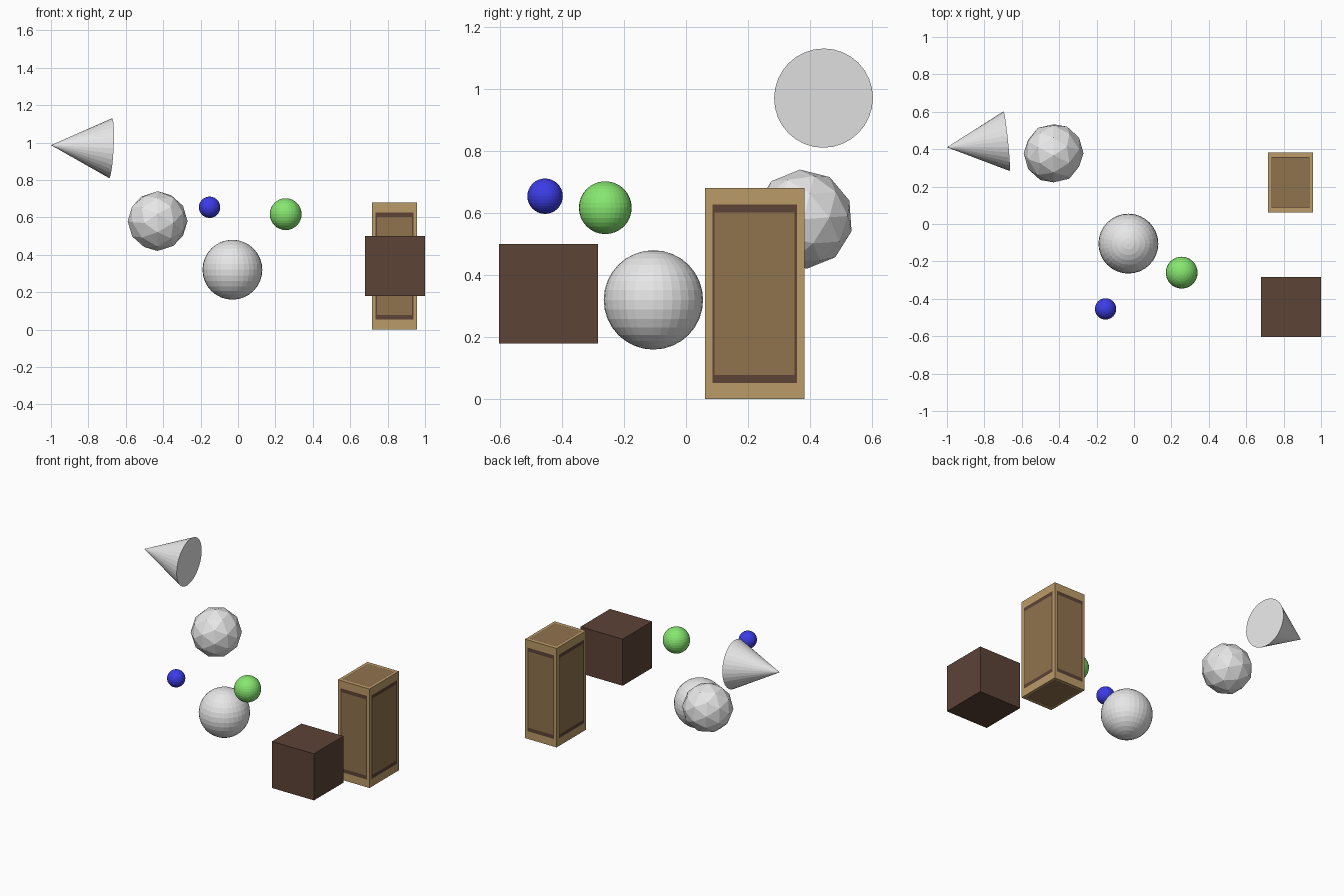
import bpy, bmesh, math
from mathutils import Vector, Matrix

if "Cube" in bpy.data.objects:
    bpy.data.objects.remove(bpy.data.objects["Cube"])


def material(name, rgb):
    m = bpy.data.materials.new(name)
    m.diffuse_color = (*rgb, 1.0)
    m.use_nodes = True
    m.node_tree.nodes["Principled BSDF"].inputs["Base Color"].default_value = m.diffuse_color
    return m


GREY = material("light grey", (0.8, 0.8, 0.8))
BLUE = material("blue", (0.045, 0.045, 0.8))
GREEN = material("green", (0.24, 0.8, 0.16))
DARK = material("dark brown", (0.107, 0.056, 0.037))
TAN = material("tan", (0.50, 0.33, 0.138))
BROWN = material("brown", (0.279, 0.171, 0.076))


def finish(name, bm, location, *materials):
    mesh = bpy.data.meshes.new(name)
    bm.to_mesh(mesh)
    bm.free()
    obj = bpy.data.objects.new(name, mesh)
    obj.location = location
    for m in materials:
        mesh.materials.append(m)
    bpy.context.collection.objects.link(obj)
    return obj


def ball(name, location, radius, mat):
    bm = bmesh.new()
    bmesh.ops.create_uvsphere(bm, u_segments=32, v_segments=16, radius=radius)
    finish(name, bm, location, mat)


def box(size):
    bm = bmesh.new()
    bmesh.ops.create_cube(bm, size=1)
    bmesh.ops.scale(bm, vec=size, verts=bm.verts)
    return bm


# Smooth-grid balls
ball("large_ball", (-0.03, -0.105, 0.32), 0.16, GREY)
ball("green_ball", (0.255, -0.26, 0.617), 0.085, GREEN)
ball("blue_ball", (-0.152, -0.454, 0.654), 0.057, BLUE)

# Faceted ball, its pole lying along x
bm = bmesh.new()
bmesh.ops.create_icosphere(bm, subdivisions=2, radius=0.16)
turn = Matrix(((0, 0, 1), (1, 0, 0), (0, 1, 0))) @ Matrix.Rotation(math.radians(4), 3, 'Z')
bmesh.ops.rotate(bm, matrix=turn, verts=bm.verts)
finish("faceted_ball", bm, (-0.43, 0.378, 0.58), GREY)

# Cone lying on its side, pointing left
tip, base = Vector((-1.0, 0.41, 0.986)), Vector((-0.681, 0.443, 0.97))
bm = bmesh.new()
bmesh.ops.create_cone(bm, cap_ends=True, segments=32, radius1=0.16, radius2=0, depth=0.32)
bmesh.ops.rotate(bm, matrix=(tip - base).to_track_quat('Z', 'Y').to_matrix(), verts=bm.verts)
finish("cone", bm, (tip + base) / 2, GREY)

# Dark cube
finish("dark_cube", box((0.32, 0.32, 0.32)), (0.84, -0.443, 0.34), DARK)

# Tall crate: each face has a tan frame, a dark outline and a brown panel
SIZE = Vector((0.24, 0.32, 0.68))
bm = box(SIZE)
for face in list(bm.faces):
    normal = face.normal.copy()
    flat = abs(normal.z) > 0.5
    outer = (0.019, 0.024, 0.053)
    inner = (0.022, 0.027, 0.053) if flat else (0.026, 0.031, 0.078)
    for index, margin in ((1, outer), (2, inner)):
        bmesh.ops.inset_individual(bm, faces=[face], thickness=0.003)
        face.material_index = index
        for v in face.verts:
            for axis in range(3):
                if abs(normal[axis]) < 0.5:
                    v.co[axis] = math.copysign(SIZE[axis] / 2 - margin[axis], v.co[axis])
        # the new ring keeps the colour of the previous step
        for edge in face.edges:
            for ring in edge.link_faces:
                if ring is not face:
                    ring.material_index = index - 1
finish("tall_crate", bm, (0.837, 0.221, 0.34), TAN, DARK, BROWN)
